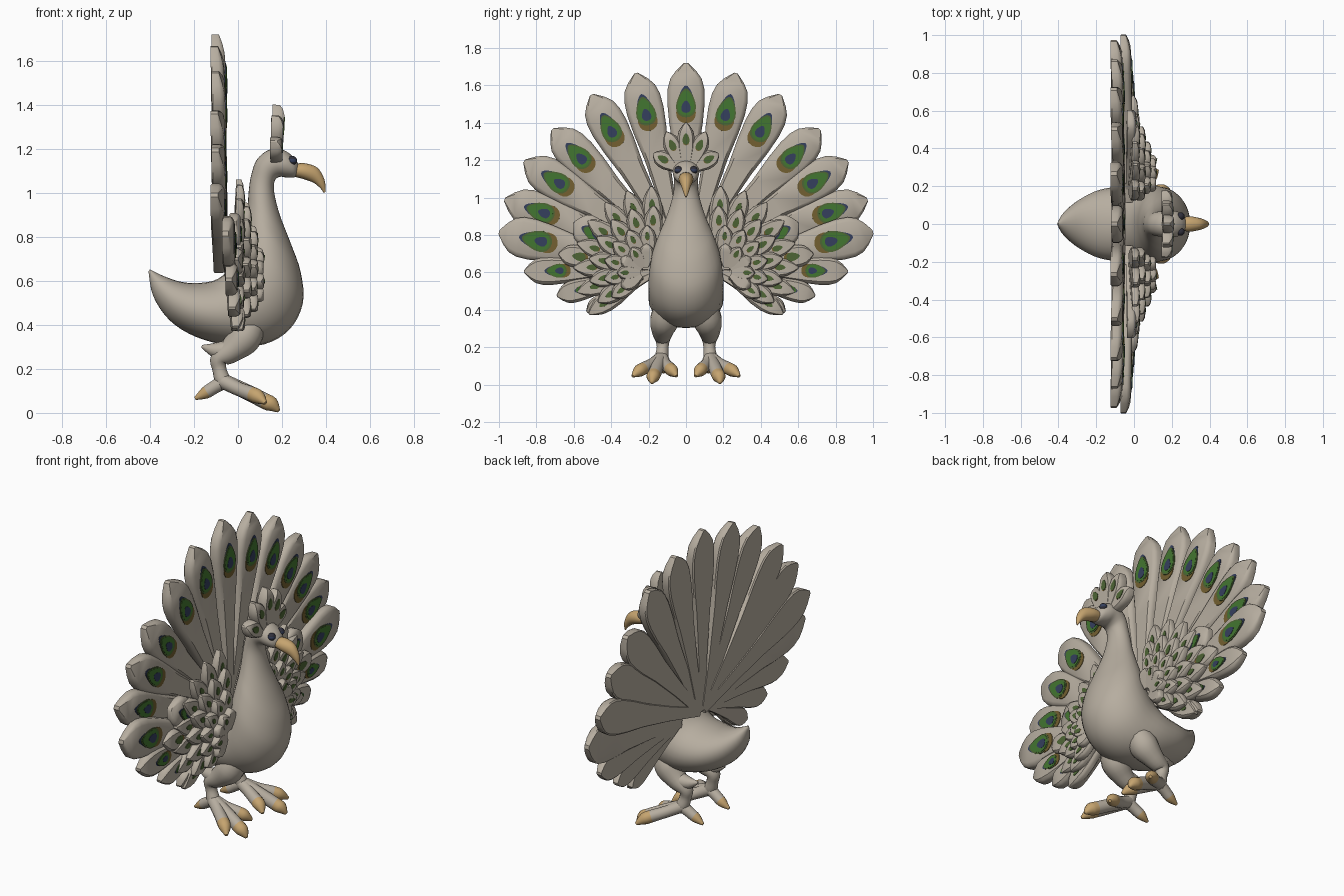
import bpy, bmesh, math
from mathutils import Vector as V

if "Cube" in bpy.data.objects:
    bpy.data.objects.remove(bpy.data.objects["Cube"])

def mat(name, r, g, b):
    m = bpy.data.materials.new(name)
    m.diffuse_color = (r, g, b, 1)
    m.use_nodes = True
    m.node_tree.nodes["Principled BSDF"].inputs["Base Color"].default_value = m.diffuse_color
    return m

BEIGE = mat("warm beige", .47, .42, .35)
TAN = mat("horn tan", .56, .37, .16)
GREEN = mat("feather green", .055, .18, .03)
OLIVE = mat("olive brown", .17, .115, .03)
NAVY = mat("navy blue", .035, .05, .11)
MOSS = mat("moss green", .075, .13, .035)
DARK = mat("eye dark", .03, .03, .045)

def add_loft(bm, rings, rule=lambda i: 0):
    """Skin a list of point rings, capped at both ends."""
    vs = [[bm.verts.new(p) for p in r] for r in rings]
    n = len(rings[0])
    for i in range(len(vs) - 1):
        for j in range(n):
            k = (j + 1) % n
            bm.faces.new((vs[i][j], vs[i][k], vs[i+1][k], vs[i+1][j])).material_index = rule(i)
    bm.faces.new(vs[0]).material_index = rule(0)
    bm.faces.new(vs[-1]).material_index = rule(len(vs) - 2)

def finish(name, bm, mats, angle=45):
    bmesh.ops.recalc_face_normals(bm, faces=bm.faces)
    me = bpy.data.meshes.new(name)
    bm.to_mesh(me)
    bm.free()
    for m in mats:
        me.materials.append(m)
    ob = bpy.data.objects.new(name, me)
    bpy.context.collection.objects.link(ob)
    bpy.ops.object.select_all(action='DESELECT')
    ob.select_set(True)
    bpy.context.view_layer.objects.active = ob
    bpy.ops.object.shade_smooth_by_angle(angle=math.radians(angle))
    return ob

def spline(rows, sub):
    """Catmull-Rom through rows of numbers."""
    out = []
    for i in range(len(rows) - 1):
        a, b, c, d = rows[max(i-1, 0)], rows[i], rows[i+1], rows[min(i+2, len(rows)-1)]
        for s in range(sub):
            t = s / sub
            out.append([.5*(2*q + (r-p)*t + (2*p-5*q+4*r-u)*t*t + (3*q-p-3*r+u)*t**3)
                        for p, q, r, u in zip(a, b, c, d)])
    return out + [list(rows[-1])]

def side_loft(name, rows, m, sub=4, n=28):
    """Rows: front/bottom point (x,z), back/top point (x,z), half width in y."""
    rings = []
    for ax, az, bx, bz, w in spline(rows, sub):
        a, b = V((ax, 0, az)), V((bx, 0, bz))
        rings.append([(a+b)/2 + (a-b)/2*math.cos(2*math.pi*j/n) + V((0, w*math.sin(2*math.pi*j/n), 0))
                      for j in range(n)])
    bm = bmesh.new()
    add_loft(bm, rings)
    return finish(name, bm, [m], 60)

# Body, neck and head in one skin
side_loft("body", [
    (-.407, .643, -.40, .652, .006), (-.385, .53, -.345, .625, .065), (-.31, .42, -.265, .597, .13),
    (-.19, .345, -.18, .59, .18), (-.03, .305, -.09, .61, .2), (.12, .312, -.02, .68, .2),
    (.235, .38, .01, .75, .2), (.295, .5, .025, .83, .185), (.285, .64, .038, .9, .15),
    (.24, .77, .045, .96, .112), (.19, .9, .05, 1.02, .082), (.165, 1.0, .06, 1.08, .065),
    (.167, 1.055, .085, 1.15, .065), (.19, 1.073, .14, 1.195, .07), (.22, 1.07, .205, 1.195, .07),
    (.255, 1.07, .25, 1.165, .055), (.272, 1.08, .272, 1.135, .03)], BEIGE)

# Hooked beak
side_loft("beak", [
    (.25, 1.075, .255, 1.13, .035), (.30, 1.062, .30, 1.135, .04), (.345, 1.045, .36, 1.115, .03),
    (.375, 1.02, .393, 1.06, .017), (.39, 1.0, .398, 1.005, .004)], TAN, n=20)

# Eyes, set almost flush: dark ring with a navy front
for s, tag in ((1, "left"), (-1, "right")):
    bm = bmesh.new()
    bmesh.ops.create_uvsphere(bm, u_segments=16, v_segments=10, radius=.021)
    for f in bm.faces:
        f.material_index = int(abs(f.calc_center_median().z) < .008)
    bmesh.ops.translate(bm, verts=bm.verts, vec=(.247, s*.041, 1.147))
    finish(tag + "_eye", bm, [DARK, NAVY])

# Legs: tubes with tan claw ends
def add_tube(bm, pts, sub=4, n=14, claw=2):
    rows = spline(pts, sub)
    rings = []
    for i, (x, y, z, r) in enumerate(rows):
        d = (V(rows[min(i+1, len(rows)-1)][:3]) - V(rows[max(i-1, 0)][:3])).normalized()
        u = d.cross(V((0, 1, 0))).normalized()
        v = d.cross(u)
        rings.append([V((x, y, z)) + r*(u*math.cos(2*math.pi*j/n) + v*math.sin(2*math.pi*j/n))
                      for j in range(n)])
    add_loft(bm, rings, lambda i: int(i >= claw))

for s, tag in ((1, "left"), (-1, "right")):
    bm = bmesh.new()
    def limb(pts, claw=2):
        add_tube(bm, [(x, s*y, z, r) for x, y, z, r in pts], claw=claw)
    limb([(.07, .1, .43, .06), (.03, .115, .345, .078), (-.03, .125, .285, .058), (-.085, .125, .245, .042),
          (-.085, .125, .2, .032), (-.07, .13, .15, .036), (-.05, .135, .12, .03)], 99)
    limb([(-.02, .125, .285, .05), (-.1, .125, .285, .036), (-.165, .125, .303, .006)], 99)
    # middle, outer, inner and hind toes
    limb([(-.07, .13, .145, .035), (.03, .15, .1, .035), (.12, .17, .055, .036), (.155, .178, .037, .033),
          (.185, .183, .008, .008)], 8)
    limb([(-.07, .13, .145, .035), (.0, .18, .11, .032), (.065, .23, .085, .034), (.095, .255, .07, .031),
          (.125, .285, .045, .008)], 8)
    limb([(-.07, .13, .145, .035), (.0, .11, .11, .032), (.065, .085, .085, .034), (.095, .07, .07, .031),
          (.125, .05, .045, .008)], 8)
    limb([(-.06, .13, .145, .034), (-.11, .125, .115, .03), (-.15, .12, .09, .027), (-.195, .12, .065, .007)], 7)
    finish(tag + "_leg", bm, [BEIGE, TAN], 60)

# Feathers: (t, half width, front bulge); flat backs, fronts thin out at the tip
LONG = [(0, .25, 1), (.3, .42, 1), (.55, .66, 1), (.7, .9, 1), (.8, 1, 1), (.87, .98, 1),
        (.92, .84, .9), (.96, .54, .6), (1, .1, .1)]
LEAF = [(0, .4, 1), (.25, .75, 1), (.5, 1, 1), (.68, 1, 1), (.82, .82, 1), (.93, .45, .7), (1, .1, .2)]
SECTION = [(-1, -.4), (-1, .1), (-.93, .32), (-.76, .5), (.76, .5), (.93, .32), (1, .1), (1, -.4),
           (.92, -.5), (-.92, -.5)]
FEATHER_MATS = [BEIGE, NAVY, OLIVE, GREEN, MOSS]

def add_feather(bm, base, tip, w, h, shape, spots):
    """spots: (position t, half length, half width, material) stacked plates."""
    base, tip = V(base), V(tip)
    d = tip - base
    fwd = d.normalized()
    side = fwd.cross(V((1, 0, 0))).normalized()
    nor = side.cross(fwd)
    add_loft(bm, [[base + d*t + side*(w*f*a) + nor*(h*b*(g if b > 0 else 1)) for a, b in SECTION]
                  for t, f, g in shape])
    for k, (t, hl, hw, m) in enumerate(spots):
        rings = []
        for off in (-.002, .0015 + .0015*k):
            rings.append([base + d*t + nor*(h*.5 + off) + fwd*(hl*math.cos(a))
                          + side*(hw*math.sin(a)*(1 - .35*math.cos(a)))
                          for a in [2*math.pi*j/20 for j in range(20)]])
        add_loft(bm, rings, lambda i, m=m: m)

def eyespot(t, k, L):
    """Eye marking: navy tip, brown lower end, moss rim, green field, blue pupil."""
    q = k / L
    return [(t + .018*q, .083*k, .045*k, 1), (t - .022*q, .078*k, .05*k, 2), (t + .008*q, .078*k, .051*k, 4),
            (t + .008*q, .068*k, .043*k, 3), (t - .012*q, .033*k, .024*k, 1)]

# Tail fan, eleven long feathers
bm = bmesh.new()
for i, (y, z) in enumerate([(0, 1.72), (.267, 1.665), (.505, 1.55), (.715, 1.365), (.865, 1.195), (.97, .99)]):
    L = math.hypot(y, z - .68)
    for s in ((1, -1) if y else (1,)):
        x = -.004 * (i % 2)
        add_feather(bm, (-.075 + x, .02*s*(i > 0), .66), (-.09 + x, s*y, z), .1, .062, LONG,
                    eyespot(.79, 1, L))
finish("tail_fan", bm, FEATHER_MATS, 35)

# Wings: one long row, then overlapping arcs of leaf feathers
for s, tag in ((1, "left"), (-1, "right")):
    bm = bmesh.new()
    for i, (y, z, w, k) in enumerate([(1.0, .815, .11, 1.05), (.865, .605, .075, .7), (.69, .475, .06, .45),
                                      (.53, .39, .05, .4)]):
        add_feather(bm, (-.03, s*.12, .62), (-.045 + .015*i, s*y, z), w, .055, LONG,
                    eyespot(.76, k, math.hypot(y - .12, z - .62)))
    add_feather(bm, (-.02, s*.15, .62), (-.012, s*.6, .865), .085, .05, LONG, eyespot(.75, .8, .5))
    add_feather(bm, (-.02, s*.15, .62), (-.002, s*.68, .70), .06, .05, LONG,
                [(.78, .04, .022, 2), (.8, .036, .022, 4)])
    for row, (r, x, count, w) in enumerate([(.43, .012, 8, .055), (.335, .042, 7, .052),
                                            (.24, .072, 6, .047), (.15, .1, 5, .04)]):
        for i in range(count):
            a = math.radians(88 - 124*i/(count - 1) + 4*(row % 2))
            cy, cz = .17 + .015*row, .63 - .01*row
            y, z = math.cos(a), math.sin(a)
            k = .95 if row < 2 else .75
            add_feather(bm, (x - .02, s*(cy + .2*r*y), cz + .2*r*z),
                        (x + .003*(i % 2), s*(cy + r*y), cz + r*z), w, .04, LEAF,
                        [(.71, .028*k, .014*k, 2), (.73, .028*k, .016*k, 4)] if row < 3 or i % 2 else [])
    finish(tag + "_wing", bm, FEATHER_MATS, 35)

# Head crest, five leaf feathers
bm = bmesh.new()
for i, (y, z) in enumerate([(0, 1.4), (.105, 1.35), (.175, 1.235)]):
    for s in ((1, -1) if y else (1,)):
        add_feather(bm, (.175, s*y*.15, 1.15), (.185 - .006*i, s*y, z), .047, .055, LEAF,
                    [(.64, .03, .016, 2), (.66, .03, .018, 4)])
finish("head_crest", bm, FEATHER_MATS, 35)
